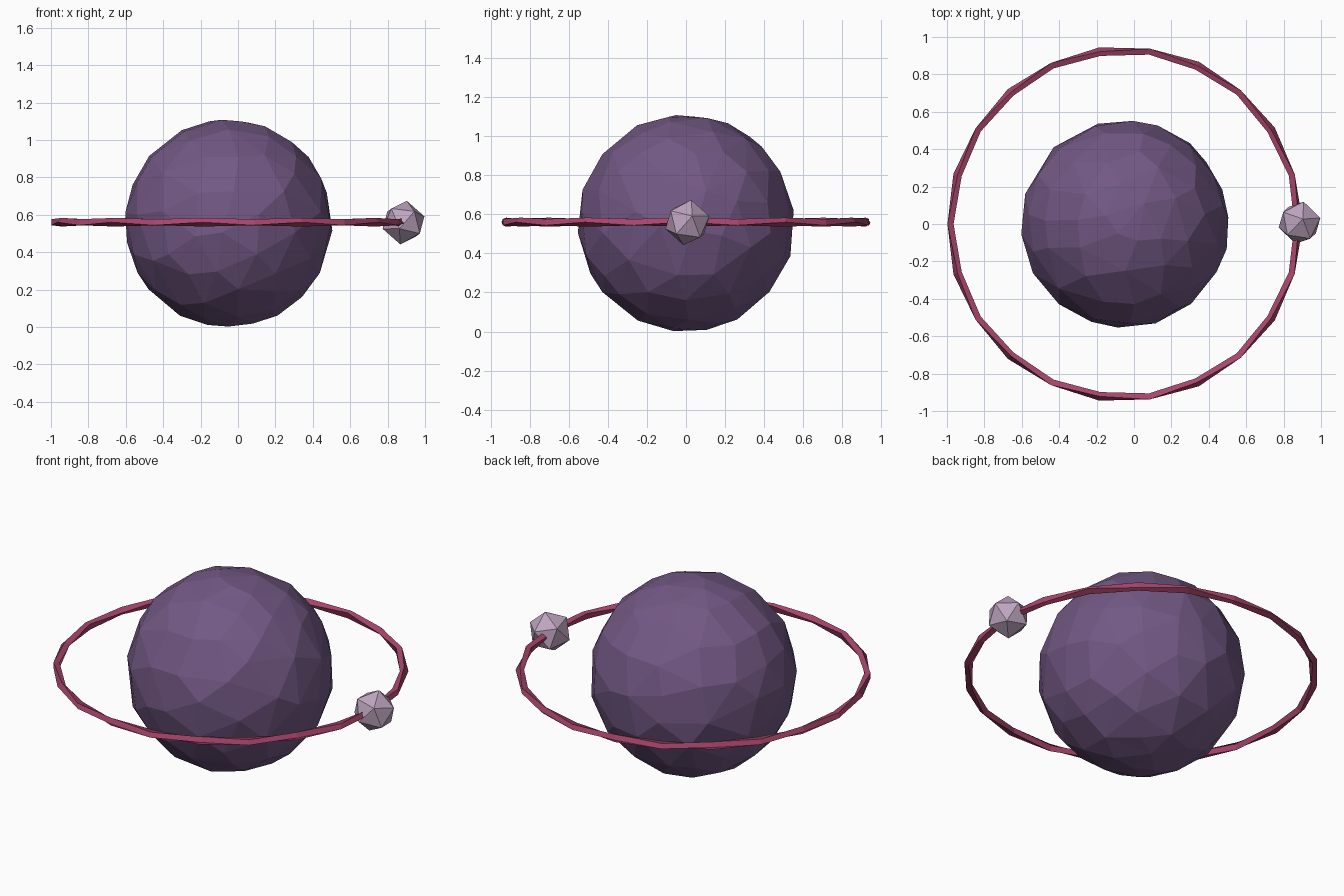
import bpy, math
from mathutils import Matrix, Vector

if "Cube" in bpy.data.objects:
    bpy.data.objects.remove(bpy.data.objects["Cube"])


def material(name, rgb):
    m = bpy.data.materials.new(name)
    m.diffuse_color = (*rgb, 1)
    m.use_nodes = True
    m.node_tree.nodes["Principled BSDF"].inputs["Base Color"].default_value = m.diffuse_color
    return m


def finish(name, mat, ratio=None):
    """Name and colour the active object, optionally reduce it to rough facets."""
    ob = bpy.context.object
    ob.name = name
    ob.data.materials.append(mat)
    if ratio:
        mod = ob.modifiers.new("facets", 'DECIMATE')
        mod.ratio = ratio
    bpy.ops.object.shade_flat()
    return ob


purple = material("dusky purple", (0.17, 0.098, 0.231))
rose = material("deep rose", (0.402, 0.061, 0.15))
lilac = material("pale lilac", (0.515, 0.376, 0.527))

# planet: dense sphere reduced to irregular facets
bpy.ops.mesh.primitive_uv_sphere_add(segments=32, ring_count=16, radius=0.553,
                                     location=(-0.05, 0, 0.555))
finish("planet", purple, 0.22)

# thin orbit ring: torus with a twisting four-sided section
bpy.ops.mesh.primitive_torus_add(major_segments=22, minor_segments=4,
                                 major_radius=0.931, minor_radius=0.023,
                                 location=(-0.05, 0, 0.56))
ring = finish("orbit_ring", rose)
for v in ring.data.vertices:
    a = math.atan2(v.co.y, v.co.x)
    core = Vector((math.cos(a), math.sin(a), 0)) * 0.931
    turn = math.radians(45) * (round(a / (2 * math.pi / 22)) % 2)
    axis = Vector((-math.sin(a), math.cos(a), 0))
    v.co = core + Matrix.Rotation(turn, 3, axis) @ (v.co - core)

# moon: tilted twenty-sided ball
bpy.ops.mesh.primitive_ico_sphere_add(subdivisions=1, radius=0.119,
                                      location=(0.885, 0.007, 0.558),
                                      rotation=(math.radians(-8), math.radians(10), math.radians(9)))
finish("moon", lilac)
